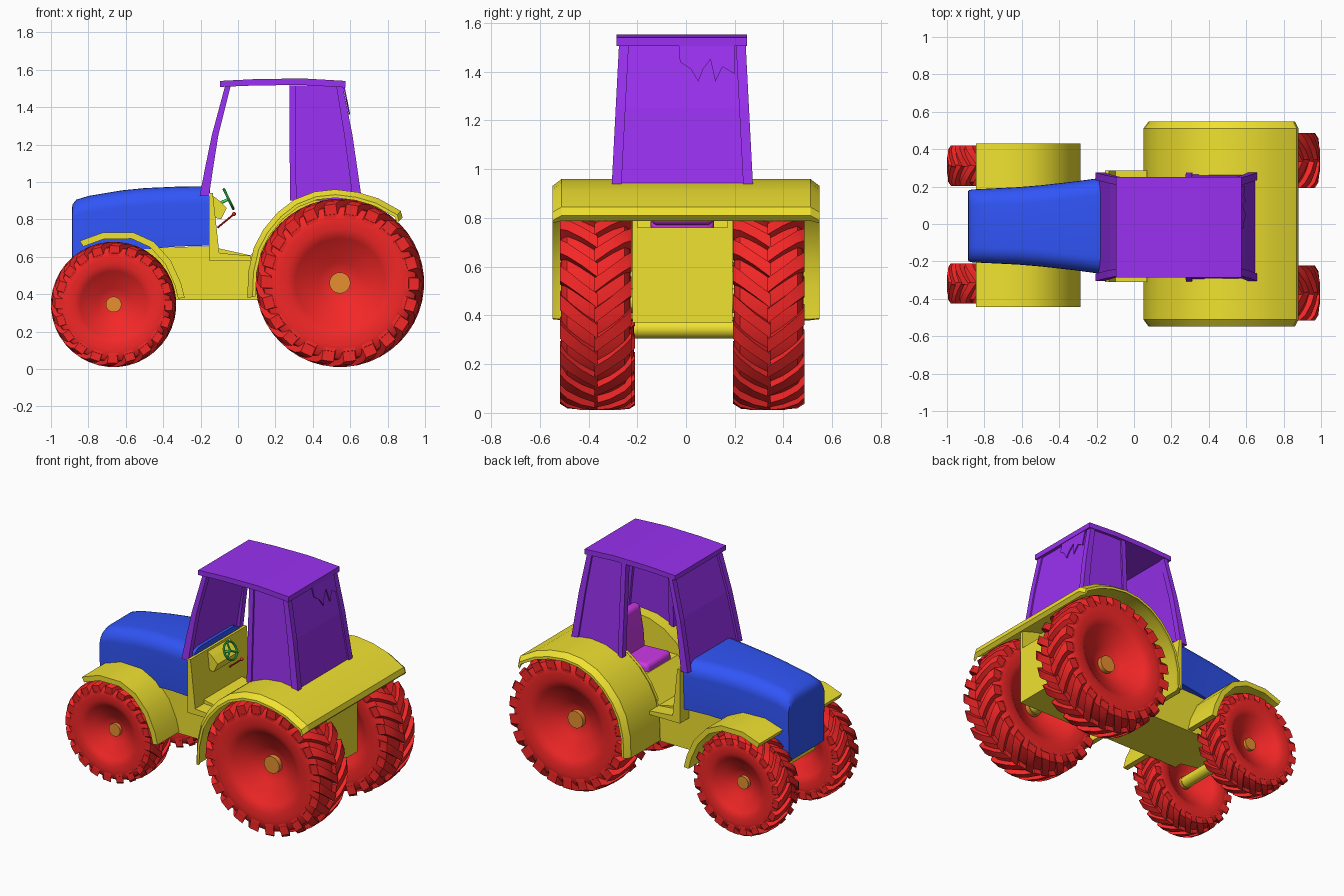
import bpy, bmesh, math
from mathutils import Vector

if "Cube" in bpy.data.objects:
    bpy.data.objects.remove(bpy.data.objects["Cube"])

COL = dict(red=(.9, .02, .02), yellow=(.87, .76, .03), blue=(.03, .09, .93), purple=(.32, .03, .88),
           magenta=(.62, .04, .8), green=(.04, .75, .12), orange=(.8, .28, .03))
MATS = {}
for k, c in COL.items():
    MATS[k] = bpy.data.materials.new(k)
    MATS[k].diffuse_color = (*c, 1)
Y0 = -.015  # the cab and wheels sit slightly off centre


def loft(bm, rings):
    """Closed rings bridged in order, with end caps."""
    vs = [[bm.verts.new(p) for p in r] for r in rings]
    n = len(vs[0])
    for a, b in zip(vs, vs[1:]):
        for i in range(n):
            bm.faces.new((a[i], a[(i + 1) % n], b[(i + 1) % n], b[i]))
    bm.faces.new(vs[0][::-1])
    bm.faces.new(vs[-1])


def make(name, lofts, color, smooth=35, bevel=0):
    bm = bmesh.new()
    for rings in lofts:
        loft(bm, rings)
    bmesh.ops.recalc_face_normals(bm, faces=bm.faces)
    me = bpy.data.meshes.new(name)
    bm.to_mesh(me)
    bm.free()
    me.materials.append(MATS[color])
    ob = bpy.data.objects.new(name, me)
    bpy.context.collection.objects.link(ob)
    if bevel:
        m = ob.modifiers.new("bevel", 'BEVEL')
        m.width, m.segments = bevel, 4
    if smooth:
        bpy.context.view_layer.objects.active = ob
        bpy.ops.object.select_all(action='DESELECT')
        ob.select_set(True)
        bpy.ops.object.shade_smooth_by_angle(angle=math.radians(smooth))
    return ob


def prism(pts, ya, yb):
    return [[(x, y, z) for x, z in pts] for y in (ya, yb)]


def rod(a, b, r, n=12):
    a, b = Vector(a), Vector(b)
    q = (b - a).to_track_quat('Z', 'Y')
    circle = [q @ Vector((r * math.cos(t), r * math.sin(t), 0))
              for t in (i * math.tau / n for i in range(n))]
    return [[p + c for c in circle] for p in (a, b)]


def arch(pts, center, stations):
    """Curved sheet; stations are (y, outer drop, inner drop) towards the wheel centre."""
    c = Vector(center)
    rings = []
    for y, d, t in stations:
        def off(k):
            return [Vector(p) + (c - Vector(p)).normalized() * k for p in pts]
        rings.append([(p.x, y, p.y) for p in off(d) + off(t)[::-1]])
    return rings


# Wheels: lathed tyre and dish, staggered chevron lugs, hub
def wheel(name, x, y, z, R, h, count):
    def at(a, r, t):
        return (x + r * math.cos(t), y + a, z + r * math.sin(t))
    half = [(.15, .001), (.15, .15), (.30, .25), (.55, .40), (.80, .53), (.88, .565), (.95, .64),
            (.97, .74), (.95, .84), (.80, .905), (.40, .93)]
    prof = half + [(-a, r) for a, r in half[::-1]]
    n = 48
    body = [[at(a * h, r * R, i * math.tau / n) for i in range(n)] for a, r in prof]
    make(name, [body], 'red')
    lugs = []
    step = math.tau / count
    for s in (-1, 1):
        for i in range(count):
            t0 = (i + (.5 if s > 0 else 0)) * step
            rings = []
            for a, rin, rout, sweep, w in [(-.04, .90, 1.0, 0, .23), (.4, .90, .998, .38, .22),
                                           (.80, .86, .98, .75, .25), (1.0, .82, .94, .95, .27),
                                           (.99, .78, .87, 1.0, .26)]:
                t = t0 + sweep * step
                rings.append([at(s * a * h, rin * R, t - w * step * 1.15),
                              at(s * a * h, rout * R, t - w * step),
                              at(s * a * h, rout * R, t + w * step),
                              at(s * a * h, rin * R, t + w * step * 1.15)])
            lugs.append(rings)
    make(name + "_tread", lugs, 'red', 30)
    make(name + "_hub", [rod((x, y - .36 * h, z), (x, y + .36 * h, z), .125 * R, 24)], 'orange')


for s, side in ((-1, "right"), (1, "left")):
    wheel("front_wheel_" + side, -.665, s * .315 - .003, .345, .335, .108, 20)
    wheel("rear_wheel_" + side, .545, s * .355 + Y0, .46, .45, .147, 22)
make("axles", [rod((-.665, -.3, .345), (-.665, .3, .345), .04),
               rod((.545, -.34, .46), (.545, .32, .46), .05)], 'yellow')

# Fenders
rear = [(.05, .38), (.055, .52), (.085, .65), (.135, .745), (.21, .835), (.30, .905), (.41, .948),
        (.52, .96), (.64, .945), (.75, .912), (.87, .845), (.88, .81)]
front = [(-.845, .685), (-.72, .73), (-.56, .73), (-.45, .68), (-.36, .58), (-.305, .46), (-.285, .38)]
for s, side in ((-1, "right"), (1, "left")):
    make("rear_fender_" + side, [arch(rear, (.545, .46), [(s * .2, 0, .03), (s * .51, 0, .03),
                                                         (s * .547, .028, .045)])], 'yellow', 25)
    make("front_fender_" + side, [arch(front, (-.665, .345), [(s * .17 - .007, 0, .035),
                                                              (s * .437 - .007, 0, .035)])], 'yellow', 25)
    wall = [(x, z - .01) for x, z in rear[:10]] + [(.75, .37)]
    make("fender_wall_" + side, [prism(wall, s * .205 + Y0, s * .185 + Y0)], 'yellow', 0)
make("rear_deck", [arch([(.6, .95)] + rear[8:], (.545, .46), [(-.22, 0, .03), (.22, 0, .03)])], 'yellow', 25)

# Chassis, rear housing, cab floor with firewall, dash console
make("chassis", [prism([(-.84, .42), (-.5, .37), (.1, .37), (.1, .6), (-.15, .655), (-.5, .65), (-.84, .55)],
                       -.165, .145),
                 prism([(-.52, .37), (.1, .37), (.1, .6), (-.15, .655), (-.52, .65)], -.215, .19)], 'yellow', 0)
make("rear_housing", [prism([(.06, .37), (.75, .37), (.75, .76), (.2, .76), (.06, .6)], -.22, .19)], 'yellow', 0)
make("cab_floor", [prism([(-.155, .58), (-.155, .94), (-.135, .94), (-.10, .62), (.07, .605), (.07, .58)],
                         -.31, .285)], 'yellow', 0)
make("dash", [prism([(-.14, .93), (-.10, .90), (-.06, .86), (-.09, .80), (-.13, .81)], -.13, .10)], 'yellow', 0)

# Hood: rounded sections lofted from nose to firewall (x, half width, bottom, top, radius)
rings = []
for x, w, zb, zt, r in [(-.872, .155, .49, .875, .07), (-.888, .18, .48, .85, .07), (-.885, .19, .48, .88, .08),
                        (-.865, .195, .48, .905, .085), (-.80, .198, .48, .925, .085), (-.62, .207, .5, .955, .09),
                        (-.50, .217, .64, .967, .09), (-.32, .237, .655, .975, .09), (-.15, .26, .66, .977, .09)]:
    arc = [(w - r + r * math.cos(i * math.pi / 12), zt - r + r * math.sin(i * math.pi / 12)) for i in range(7)]
    sec = [(w * .97, zb)] + arc + [(-a, z) for a, z in arc[::-1]] + [(-w * .97, zb)]
    rings.append([(x, a - .01, z) for a, z in sec])
make("hood", [rings[1:]], 'blue', 40)


# Cab: posts and panels tapering inward as they rise
def hw(z):
    return .29 - .03 * (z - .93) / .58


def upright(stations, s, ya, yb):
    """(z, x0, x1) stations; s = 0 spans both sides, otherwise insets ya..yb on one side."""
    out = []
    for z, a, b in stations:
        p, q = (s * (hw(z) - ya), s * (hw(z) - yb)) if s else (ya - hw(z), hw(z) - yb)
        out.append([(a, p + Y0, z), (b, p + Y0, z), (b, q + Y0, z), (a, q + Y0, z)])
    return out


f_post = [(.925, -.205, -.155), (1.08, -.175, -.132), (1.25, -.14, -.105), (1.51, -.07, -.04)]
m_post = [(.90, .278, .312), (1.515, .274, .308)]
r_post = [(.92, .612, .66), (1.25, .568, .612), (1.515, .525, .56)]
make("cab_posts", [upright(p, s, 0, .04) for p in (f_post, m_post, r_post) for s in (-1, 1)], 'purple', 0)
make("windshield", [upright([(z, a + .015, a + .025) for z, a, b in f_post], 0, .02, .02)], 'purple', 0)
make("rear_window", [upright([(z, b - .022, b - .01) for z, a, b in r_post], 0, .02, .02)], 'purple', 0)
make("side_windows", [upright([(.90, .29, .64), (1.25, .29, .595), (1.515, .29, .54)], s, .012, .022)
                      for s in (-1, 1)], 'purple', 0)
roof = [(-.095, 1.508), (.1, 1.516), (.35, 1.518), (.575, 1.505), (.575, 1.54), (.35, 1.553), (.1, 1.55), (-.095, 1.54)]
make("roof", [prism(roof, -.285, .25)], 'purple', 0)
fringe = [(-.03, 1.51), (-.025, 1.44), (.02, 1.41), (.05, 1.36), (.07, 1.41), (.1, 1.45), (.12, 1.36),
          (.15, 1.42), (.2, 1.39), (.2, 1.51)]
make("window_fringe", [[[(.562 + d + (1.51 - z) * .2, y, z) for y, z in fringe] for d in (0, .008)]], 'purple', 0)

# Seat
make("seat_cushion", [prism([(.2, .74), (.21, .81), (.43, .80), (.43, .74)], -.145, .115)], 'magenta', 40, .025)
make("seat_back", [prism([(.39, .77), (.40, .9), (.43, 1.07), (.49, 1.07), (.48, .9), (.46, .77)],
                         -.14, .11)], 'magenta', 40, .025)

# Steering wheel and gear lever
C, tilt = Vector((-.05, -.01, .908)), math.radians(64)
bpy.ops.mesh.primitive_torus_add(location=C, rotation=(0, tilt, 0), major_radius=.058, minor_radius=.007,
                                 major_segments=24, minor_segments=8)
ob = bpy.context.object
ob.name = "steering_wheel"
ob.data.materials.append(MATS['green'])
bpy.ops.object.shade_smooth_by_angle()
u, v = Vector((math.cos(tilt), 0, -math.sin(tilt))), Vector((0, 1, 0))
spokes = [rod(C, C + .057 * (u * math.cos(t) + v * math.sin(t)), .006, 8)
          for t in (math.pi / 3, math.pi, -math.pi / 3)]
make("steering_column", spokes + [rod((-.11, -.01, .88), C, .008)], 'green')
make("gear_lever", [rod((-.11, .07, .755), (-.025, .07, .825), .005, 8)], 'red')
bpy.ops.mesh.primitive_uv_sphere_add(segments=12, ring_count=8, radius=.011, location=(-.022, .07, .828))
ob = bpy.context.object
ob.name = "gear_knob"
ob.data.materials.append(MATS['red'])
bpy.ops.object.shade_smooth_by_angle()

for m in bpy.data.materials:
    if m.users and not m.is_grease_pencil:
        m.use_nodes = True
        m.node_tree.nodes["Principled BSDF"].inputs["Base Color"].default_value = m.diffuse_color
